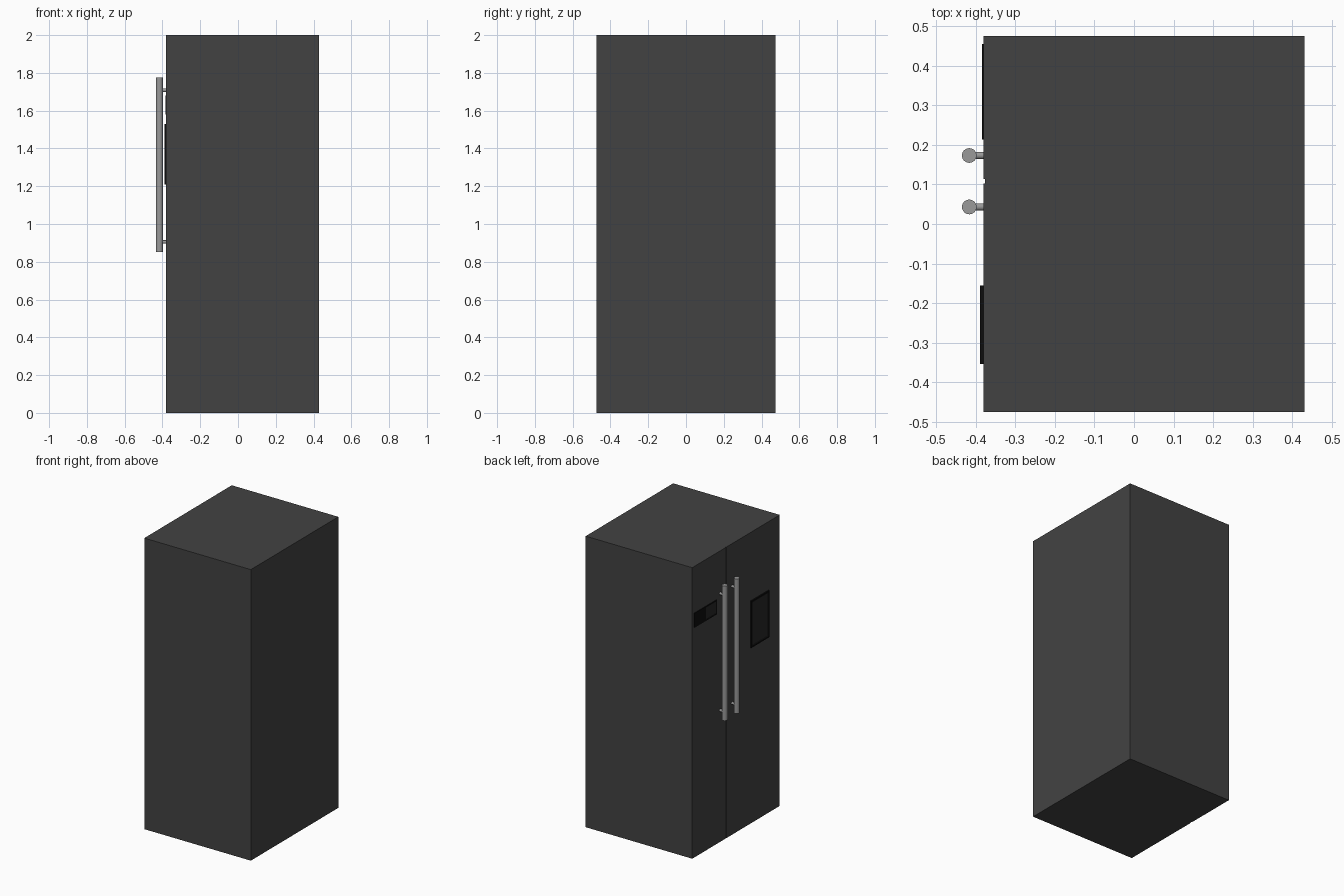
import bpy, bmesh, math

if "Cube" in bpy.data.objects:
    bpy.data.objects.remove(bpy.data.objects["Cube"])

FRONT = -0.38          # door plane, facing -x
SEAM, GAP, DEPTH = 0.108, 0.012, 0.004


def material(name, v):
    m = bpy.data.materials.new(name)
    m.diffuse_color = (v, v, v, 1)
    m.use_nodes = True
    m.node_tree.nodes["Principled BSDF"].inputs["Base Color"].default_value = m.diffuse_color
    return m


DARK = material("dark_enamel", 0.055)
BLACK = material("black_plastic", 0.004)
GLASS = material("dark_glass", 0.02)
STEEL = material("brushed_steel", 0.32)


def finish(bm, name, *mats):
    bmesh.ops.recalc_face_normals(bm, faces=bm.faces)
    me = bpy.data.meshes.new(name)
    bm.to_mesh(me)
    bm.free()
    ob = bpy.data.objects.new(name, me)
    bpy.context.collection.objects.link(ob)
    for m in mats:
        me.materials.append(m)
    return ob


def box_mesh(lo, hi):
    bm = bmesh.new()
    bmesh.ops.create_cube(bm, size=1)
    for v in bm.verts:
        v.co = [(a + b) / 2 + c * (b - a) for a, b, c in zip(lo, hi, v.co)]
    return bm


def framed_panel(name, y0, y1, z0, z1, proud, border, recess):
    """Box on the door whose outer face is inset into a sunken glass pane."""
    bm = box_mesh((FRONT - proud, y0, z0), (FRONT, y1, z1))
    face = min(bm.faces, key=lambda f: f.calc_center_median().x)
    bmesh.ops.inset_region(bm, faces=[face], thickness=border)
    face.material_index = 1
    pane = bmesh.ops.extrude_discrete_faces(bm, faces=[face])["faces"]
    for v in pane[0].verts:
        v.co.x += recess
    return finish(bm, name, BLACK, GLASS)


def rod(name, p, radius, length, along_x=False):
    rot = (0, math.pi / 2, 0) if along_x else (0, 0, 0)
    bpy.ops.mesh.primitive_cylinder_add(vertices=32, radius=radius, depth=length,
                                        location=p, rotation=rot)
    ob = bpy.context.object
    ob.name = name
    ob.data.materials.append(STEEL)
    bpy.ops.object.shade_smooth_by_angle()


# Cabinet: plan outline with a shallow seam between the doors, extruded up
plan = [(FRONT, -0.475), (0.43, -0.475), (0.43, 0.475), (FRONT, 0.475),
        (FRONT, SEAM + GAP / 2), (FRONT + DEPTH, SEAM + GAP / 2),
        (FRONT + DEPTH, SEAM - GAP / 2), (FRONT, SEAM - GAP / 2)]
bm = bmesh.new()
base = bm.faces.new([bm.verts.new((x, y, 0)) for x, y in plan])
top = bmesh.ops.extrude_face_region(bm, geom=[base])["geom"]
for v in top:
    if isinstance(v, bmesh.types.BMVert):
        v.co.z = 2
finish(bm, "cabinet", DARK)

# Large framed screen on the wide door
framed_panel("door_screen", -0.353, -0.155, 1.21, 1.53, 0.009, 0.016, 0.004)

# Small control display on the narrow door: solid part and framed part
finish(box_mesh((FRONT - 0.004, 0.34, 1.58), (FRONT, 0.455, 1.68)),
       "control_pad", BLACK)
framed_panel("control_display", 0.214, 0.34, 1.58, 1.68, 0.004, 0.012, 0.002)

# Bar handles with two standoffs each
for side, y in (("narrow", 0.173), ("wide", 0.043)):
    rod(side + "_door_handle", (-0.416, y, 1.313), 0.0185, 0.925)
    for level, z in (("lower", 0.905), ("upper", 1.708)):
        rod(f"{side}_{level}_standoff", (-0.395, y, z), 0.009, 0.04, True)
